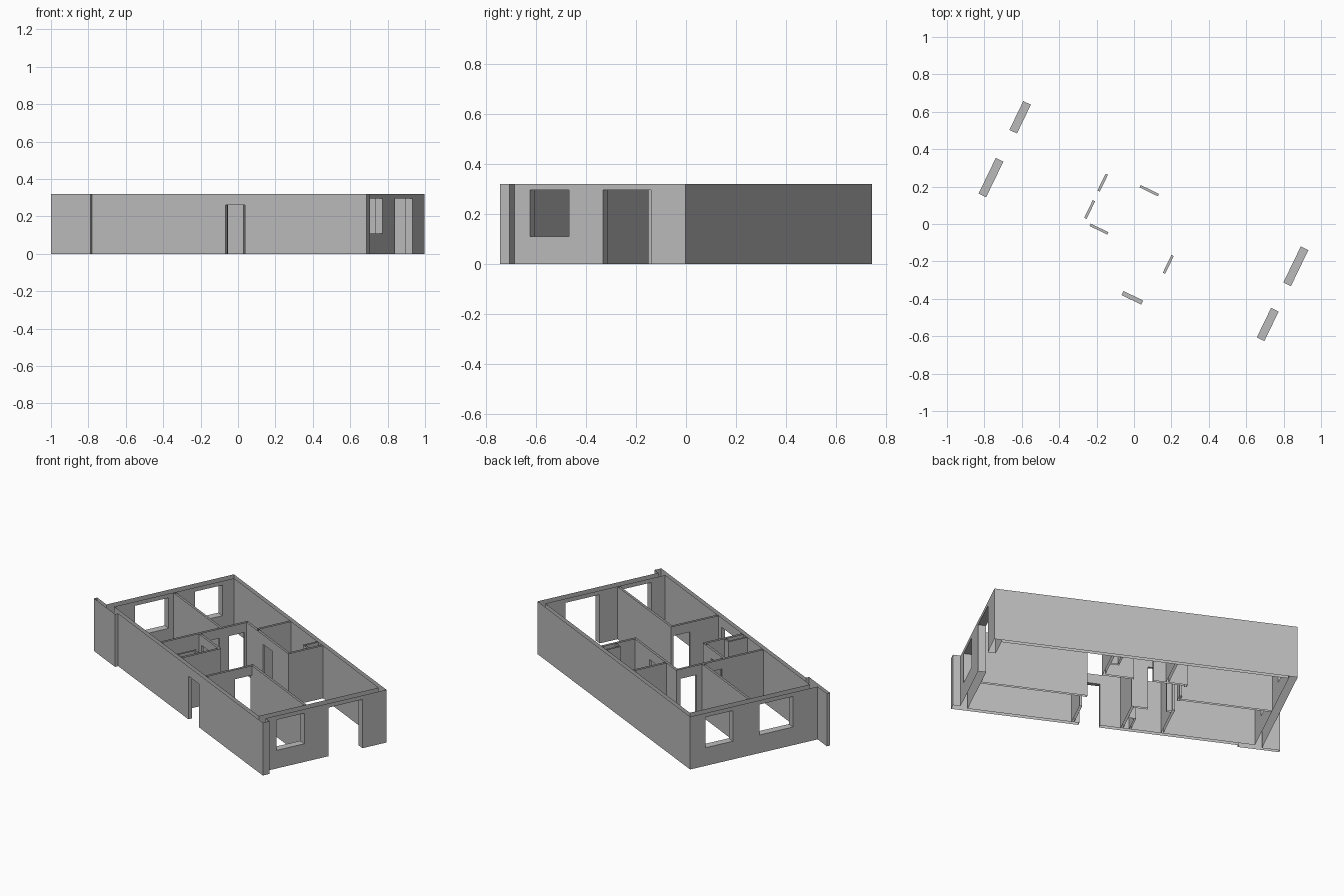
import bpy, bmesh, math
from mathutils import Matrix

if "Cube" in bpy.data.objects:
    bpy.data.objects.remove(bpy.data.objects["Cube"])

HEIGHT, DOOR, SILL, HEAD = 0.32, 0.262, 0.11, 0.295
TURN = Matrix.Rotation(math.radians(-25.8), 4, 'Z')
# Main lines of the plan: outer and inner faces of the enclosing walls
WEST, EAST, SOUTH, NORTH = -0.819, 0.9, -0.371, 0.432
THICK, SKIN, PART = 0.045, 0.024, 0.014
W_IN, E_IN, S_IN, N_IN = WEST + THICK, EAST - THICK, SOUTH + SKIN, NORTH - SKIN

plaster = bpy.data.materials.new("grey_plaster")
plaster.use_nodes = True
GREY = (0.5, 0.5, 0.5, 1)
plaster.diffuse_color = GREY
plaster.node_tree.nodes["Principled BSDF"].inputs["Base Color"].default_value = GREY


def build_walls(name, walls, openings):
    """Merge plan rectangles (x0, x1, y0, y1) into open-topped wall skins,
    cutting openings (x0, x1, y0, y1, z0, z1) through them."""
    rects = walls + [o[:4] for o in openings]
    xs = sorted({v for r in rects for v in r[:2]})
    ys = sorted({v for r in rects for v in r[2:4]})
    zs = sorted({0, HEIGHT} | {v for o in openings for v in o[4:]})
    grid = (xs, ys, zs)

    def solid(cell):
        if any(i < 0 or i >= len(g) - 1 for i, g in zip(cell, grid)):
            return False
        x, y, z = [(g[i] + g[i + 1]) / 2 for i, g in zip(cell, grid)]
        inside = any(r[0] < x < r[1] and r[2] < y < r[3] for r in walls)
        cut = any(o[0] < x < o[1] and o[2] < y < o[3] and o[4] < z < o[5]
                  for o in openings)
        return inside and not cut

    bm = bmesh.new()
    cells = [(i, j, k) for i in range(len(xs) - 1)
             for j in range(len(ys) - 1) for k in range(len(zs) - 1)]
    for cell in filter(solid, cells):
        for axis in range(3):
            for side in (0, 1):
                near = list(cell)
                near[axis] += 2 * side - 1
                # Skins only: wall tops and bottoms stay open
                if solid(near) or (axis == 2 and not 0 <= near[2] < len(zs) - 1):
                    continue
                u, v = (axis + 1) % 3, (axis + 2) % 3
                ring = []
                for du, dv in ((0, 0), (1, 0), (1, 1), (0, 1)):
                    at = list(cell)
                    at[axis] += side
                    at[u] += du
                    at[v] += dv
                    ring.append(bm.verts.new([g[i] for g, i in zip(grid, at)]))
                bm.faces.new(ring if side else ring[::-1])
    bmesh.ops.remove_doubles(bm, verts=bm.verts, dist=0.0001)
    bmesh.ops.dissolve_limit(bm, angle_limit=0.01, verts=bm.verts, edges=bm.edges)
    bm.transform(TURN)
    mesh = bpy.data.meshes.new(name)
    bm.to_mesh(mesh)
    bm.free()
    mesh.materials.append(plaster)
    obj = bpy.data.objects.new(name, mesh)
    bpy.context.collection.objects.link(obj)


# Enclosing walls, with the pier and the projecting slab at the front corners
build_walls("outer_walls", [
    (WEST, W_IN, SOUTH, NORTH), (E_IN, EAST, SOUTH, NORTH),
    (WEST, EAST, SOUTH, S_IN), (WEST, EAST, N_IN, NORTH),
    (E_IN, 0.943, SOUTH, -0.329), (-0.922, -0.687, -0.391, SOUTH),
], [
    (WEST, W_IN, 0.163, 0.334, SILL, HEAD),
    (WEST, W_IN, -0.215, -0.004, SILL, HEAD),
    (E_IN, EAST, -0.26, -0.085, SILL, HEAD),
    (E_IN, EAST, 0.066, 0.28, 0, HEAD),
    (0.105, 0.222, SOUTH, S_IN, 0, DOOR),
])

# Room partitions and their doorways
CROSS, HALL, BATH, STORE, LIVING = -0.254, 0.189, -0.113, 0.214, 0.252
build_walls("partition_walls", [
    (CROSS, CROSS + PART, S_IN, HALL + PART),
    (W_IN, CROSS, 0.026, 0.026 + PART),
    (CROSS, STORE + PART, HALL, HALL + PART),
    (-0.145, -0.145 + PART, HALL, N_IN),
    (STORE, STORE + PART, HALL, N_IN),
    (CROSS, -0.012, BATH, BATH + PART),
    (-0.012 - PART, -0.012, S_IN, BATH + PART),
    (LIVING, LIVING + PART, S_IN, -0.046),
    (LIVING, E_IN, -0.06, -0.046),
], [
    (CROSS, CROSS + PART, 0.076, 0.176, 0, DOOR),
    (CROSS, CROSS + PART, -0.086, 0.019, 0, DOOR),
    (-0.21, -0.104, BATH, BATH + PART, 0, DOOR),
    (-0.058, 0.05, HALL, HALL + PART, 0, DOOR),
    (LIVING, LIVING + PART, -0.167, -0.062, 0, DOOR),
])

# Thin service shafts in the corners of the two wet rooms
LINING = 0.01
build_walls("bathroom_shaft", [
    (-0.07, -0.07 + LINING, S_IN, -0.227),
    (-0.07, -0.012 - PART, -0.227 - LINING, -0.227),
], [])
build_walls("store_shaft", [
    (0.165, 0.165 + LINING, 0.318, N_IN),
    (0.165, STORE, 0.318, 0.318 + LINING),
], [])
